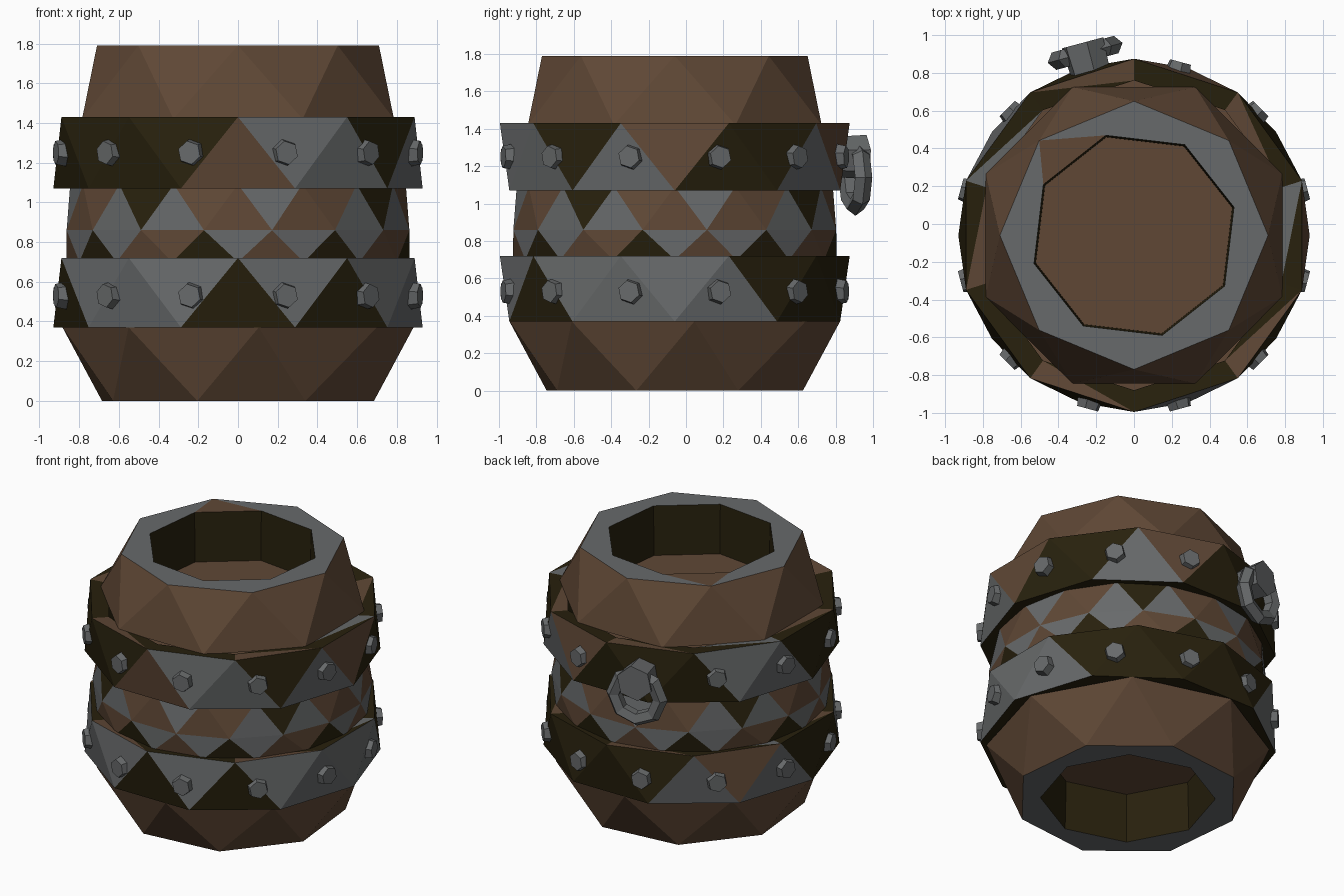
import bpy, bmesh, math
from mathutils import Matrix, Vector

if "Cube" in bpy.data.objects:
    bpy.data.objects.remove(bpy.data.objects["Cube"])

CY = -0.06  # barrel axis sits slightly forward of the ring handle


def make_mat(name, rgb):
    m = bpy.data.materials.new(name)
    m.diffuse_color = (*rgb, 1)
    m.use_nodes = True
    m.node_tree.nodes["Principled BSDF"].inputs["Base Color"].default_value = m.diffuse_color
    return m


MATS = {"B": make_mat("wood_brown", (0.115, 0.064, 0.036)),
        "G": make_mat("iron_grey", (0.135, 0.142, 0.145)),
        "D": make_mat("dark_olive", (0.021, 0.015, 0.004))}
KEYS = "BGD"


def finish(bm, name):
    bmesh.ops.recalc_face_normals(bm, faces=bm.faces[:])
    me = bpy.data.meshes.new(name)
    bm.to_mesh(me)
    bm.free()
    for k in KEYS:
        me.materials.append(MATS[k])
    ob = bpy.data.objects.new(name, me)
    bpy.context.collection.objects.link(ob)
    return ob


def faceted(name, n, rings, colours, closed=False, caps="BB"):
    """Rings (radius, z, half-step phase) joined by triangle strips; colours repeat per strip."""
    bm = bmesh.new()
    loops = []
    for r, z, ph in rings:
        loops.append([bm.verts.new((r * math.cos(a), CY + r * math.sin(a), z))
                      for a in (-math.pi / 2 + (i + ph) * math.tau / n for i in range(n))])
    pairs = [(k, k + 1) for k in range(len(rings) - 1)]
    if closed:
        pairs.append((len(rings) - 1, 0))
    for (p, q), pattern in zip(pairs, colours):
        a, b = loops[p], loops[q]
        back = rings[q][2] < rings[p][2]
        s = 1 if back else 0  # keep triangles well shaped when the phase steps back
        for i in range(n):
            j, b0, b1 = (i + 1) % n, (i + s) % n, (i + 1 + s) % n
            if back:
                tris = ((a[i], b[b0], b[i]), (a[i], a[j], b[b0]))
            else:
                tris = ((a[i], a[j], b[i]), (a[j], b[b1], b[b0]))
            for k, t in enumerate(tris):
                f = bm.faces.new(t)
                f.material_index = KEYS.index(pattern[(2 * i + k) % len(pattern)])
    if not closed:
        for loop, c in zip((loops[0], loops[-1]), caps):
            bm.faces.new(loop).material_index = KEYS.index(c)
    return finish(bm, name)


# staves: recessed bottom, bulging patchwork middle, recessed top
faceted("lower_staves", 8,
        [(0.54, 0.34, 0.13), (0.55, 0.0, 0.13), (0.715, 0.0, 0.63), (0.89, 0.37, 0.15)],
        ["D", "G", "B"])
faceted("middle_staves", 16,
        [(0.865, 0.70, 0.0), (0.88, 0.86, 0.5), (0.845, 1.09, 0.0)],
        ["BGDGBBDG", "GBBGDGBB"])
faceted("upper_staves", 8,
        [(0.85, 1.42, 0.5), (0.71, 1.79, 0.0), (0.55, 1.79, 0.35), (0.54, 1.45, 0.35)],
        ["B", "GGGGGGGGGBGGGGGG", "D"])

# iron hoops
for name, z0, z1, pattern in (("lower_hoop", 0.37, 0.72, "GDGGGGDDDDDGBGDDGGGD"),
                              ("upper_hoop", 1.07, 1.43, "GGDGBDDGBDDDGGDDDDDB")):
    faceted(name, 10,
            [(0.93, z0, 0.5), (0.935, z1, 0.0), (0.82, z1 - 0.01, 0.0), (0.82, z0 + 0.01, 0.0)],
            [pattern, "DDBDDGDB", "D", "D"], closed=True)


def stud(name, loc, ang, r1, r2, depth, twist=0.2):
    """Six-sided tapered stud pointing outward at the given angle."""
    bm = bmesh.new()
    out = Vector((math.cos(ang), math.sin(ang), 0))
    bmesh.ops.create_cone(bm, cap_ends=True, segments=6, radius1=r1, radius2=r2, depth=depth,
                          matrix=Matrix.Translation(loc) @ out.to_track_quat("Z", "Y").to_matrix().to_4x4()
                          @ Matrix.Rotation(twist, 4, "Z"))
    for f in bm.faces:
        f.material_index = 1
    return finish(bm, name)


# rivets: twelve per hoop, one place on the upper hoop is taken by the handle
for z, label in ((0.53, "lower"), (1.25, "upper")):
    for i in range(12):
        a = math.radians(15 + 30 * i)
        if label == "upper" and i == 3:
            continue
        stud(f"{label}_rivet_{i}", (0.92 * math.cos(a), CY + 0.92 * math.sin(a), z),
             a, 0.072, 0.06, 0.06)

# ring handle: mounting knob and hanging ring
HA = math.radians(105)
H = Vector((math.cos(HA), math.sin(HA), 0))
stud("handle_knob", H * 0.97 + Vector((0, CY, 1.25)), HA, 0.11, 0.12, 0.17)
bm = bmesh.new()
R, r, N, M = 0.155, 0.05, 8, 5
grid = [[bm.verts.new(((R + r * math.cos(v * math.tau / M)) * math.cos(u * math.tau / N),
                       (R + r * math.cos(v * math.tau / M)) * math.sin(u * math.tau / N),
                       r * math.sin(v * math.tau / M))) for v in range(M)] for u in range(N)]
for u in range(N):
    for v in range(M):
        f = bm.faces.new((grid[u][v], grid[(u + 1) % N][v],
                          grid[(u + 1) % N][(v + 1) % M], grid[u][(v + 1) % M]))
        f.material_index = 1
bm.transform(Matrix.Translation(H * 1.0 + Vector((0, CY, 1.14)))
             @ H.to_track_quat("Z", "Y").to_matrix().to_4x4())
finish(bm, "handle_ring")
